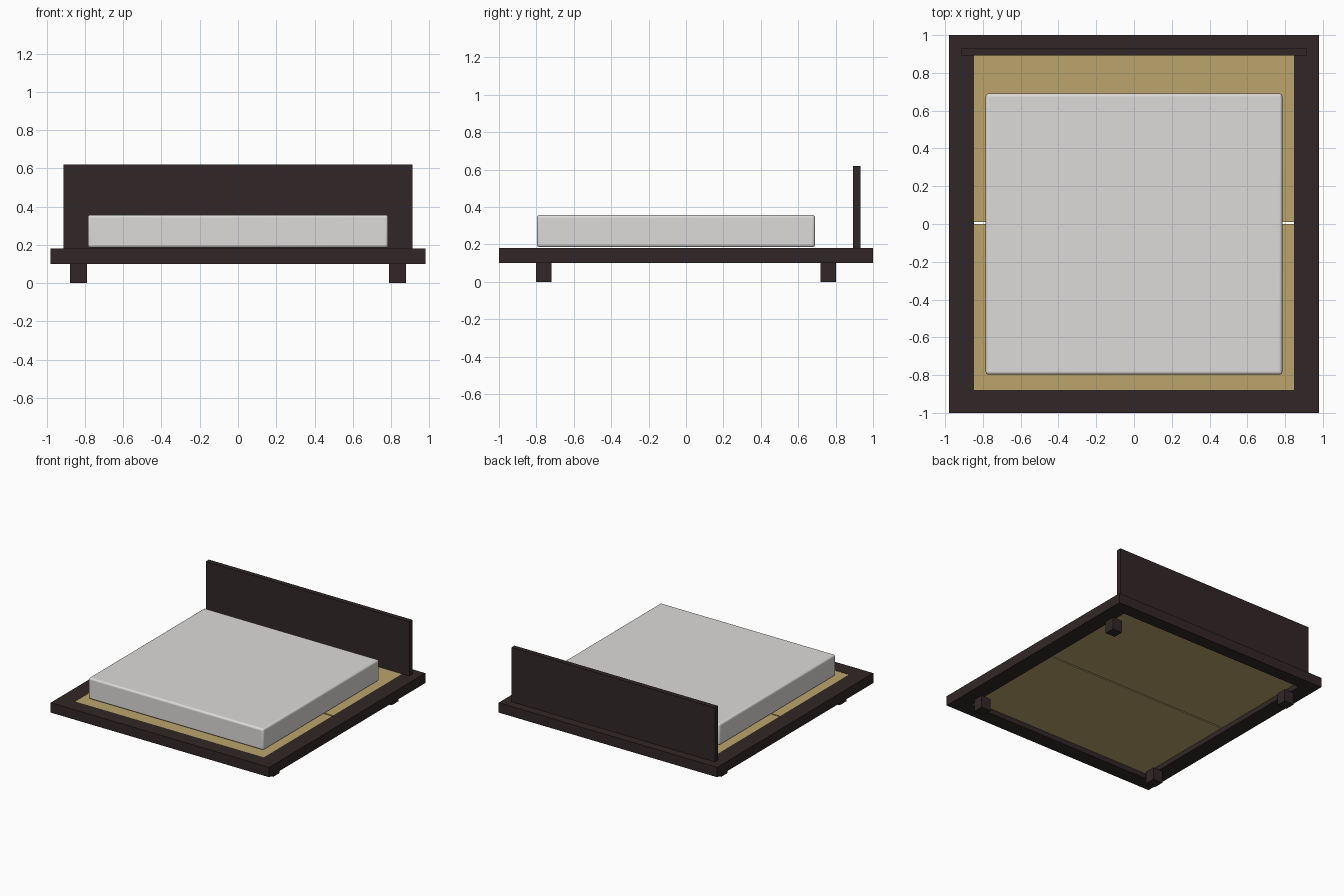
import bpy
import bmesh
from mathutils import Vector

if "Cube" in bpy.data.objects:
    bpy.data.objects.remove(bpy.data.objects["Cube"], do_unlink=True)


def material(name, rgb):
    mat = bpy.data.materials.new(name)
    mat.use_nodes = True
    mat.diffuse_color = (*rgb, 1)
    mat.node_tree.nodes["Principled BSDF"].inputs["Base Color"].default_value = (*rgb, 1)
    return mat


dark_wood = material("dark wood", (0.031, 0.02, 0.02))
light_wood = material("light wood", (0.50, 0.375, 0.155))
fabric = material("pale fabric", (0.72, 0.71, 0.695))


def box(name, low, high, mat):
    """Box between two opposite corners."""
    low, high = Vector(low), Vector(high)
    bm = bmesh.new()
    bmesh.ops.create_cube(bm, size=1)
    bmesh.ops.scale(bm, vec=high - low, verts=bm.verts)
    mesh = bpy.data.meshes.new(name)
    bm.to_mesh(mesh)
    bm.free()
    mesh.materials.append(mat)
    obj = bpy.data.objects.new(name, mesh)
    obj.location = (low + high) / 2
    bpy.context.collection.objects.link(obj)
    return obj


# Platform levels and opening
BOTTOM, TOP = 0.10, 0.18
OUT_X, IN_X = 0.98, 0.848
FRONT, BACK = -0.88, 0.895

# Frame rails
box("front_rail", (-IN_X, -1, BOTTOM), (IN_X, FRONT, TOP), dark_wood)
box("back_rail", (-IN_X, BACK, BOTTOM), (IN_X, 1, TOP), dark_wood)
for side, s in (("left", 1), ("right", -1)):
    xs = sorted((s * IN_X, s * OUT_X))
    box(side + "_rail", (xs[0], -1, BOTTOM), (xs[1], 1, TOP), dark_wood)

    # Square feet
    xs = sorted((s * 0.79, s * 0.877))
    for end, y in (("front", -0.76), ("back", 0.76)):
        box(f"{end}_{side}_leg", (xs[0], y - 0.042, 0), (xs[1], y + 0.042, BOTTOM), dark_wood)

# Two base panels with a narrow gap between them
box("front_panel", (-IN_X, FRONT, 0.14), (IN_X, 0, TOP - 0.002), light_wood)
box("back_panel", (-IN_X, 0.01, 0.14), (IN_X, BACK, TOP - 0.002), light_wood)

# Headboard
box("headboard", (-0.913, 0.893, TOP), (0.913, 0.932, 0.62), dark_wood)

# Mattress with rounded edges
mattress = box("mattress", (-0.785, -0.797, 0.185), (0.785, 0.69, 0.357), fabric)
bevel = mattress.modifiers.new("rounded edges", "BEVEL")
bevel.width = 0.015
bevel.segments = 4
bpy.context.view_layer.objects.active = mattress
mattress.select_set(True)
bpy.ops.object.shade_smooth_by_angle()
